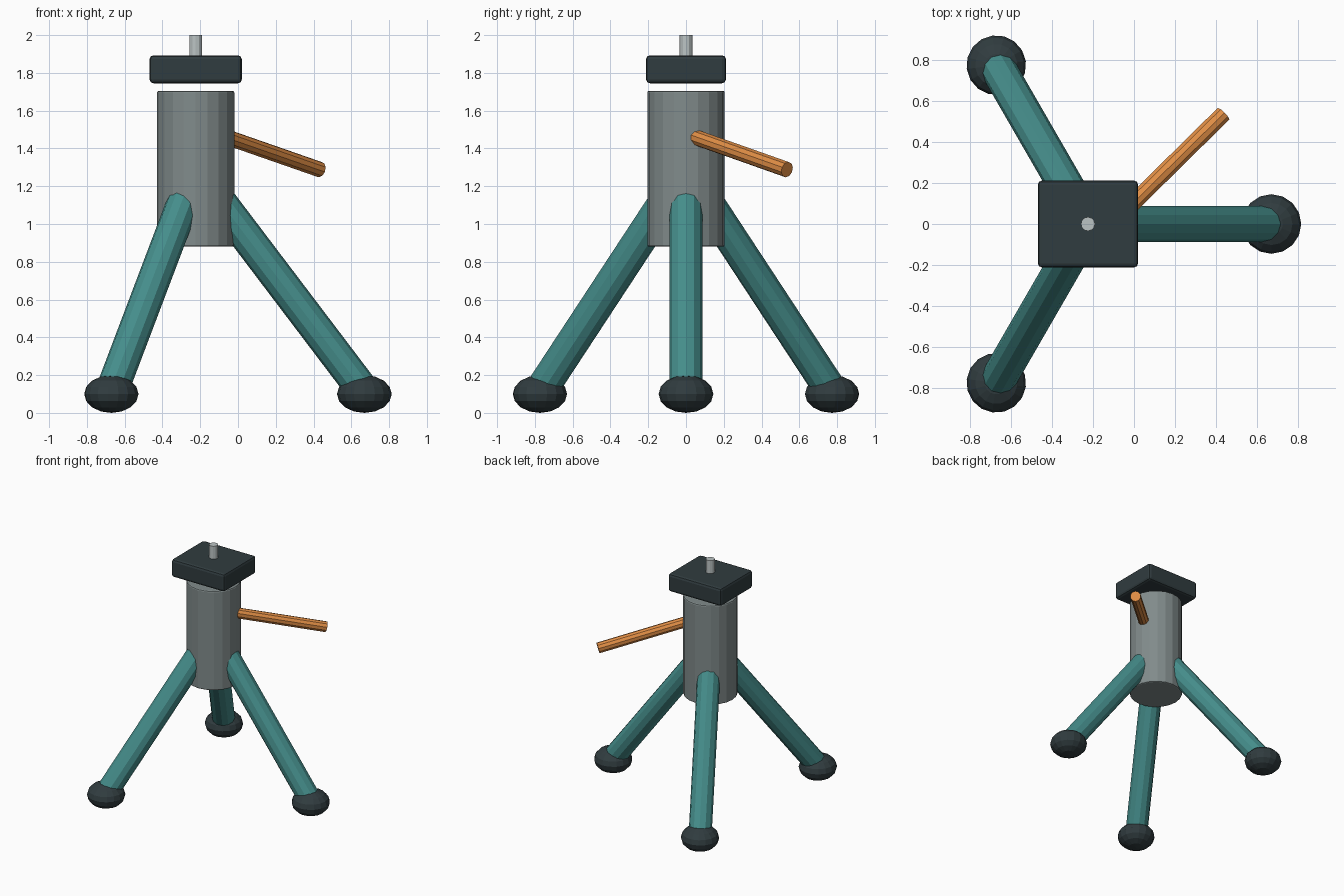
import bpy, math
from mathutils import Vector

if "Cube" in bpy.data.objects:
    bpy.data.objects.remove(bpy.data.objects["Cube"])

AXIS_X = -0.224


def material(name, rgb):
    m = bpy.data.materials.new(name)
    m.diffuse_color = (*rgb, 1)
    m.use_nodes = True
    m.node_tree.nodes["Principled BSDF"].inputs["Base Color"].default_value = m.diffuse_color
    return m


teal = material("teal", (0.06, 0.27, 0.26))
dark = material("dark rubber", (0.03, 0.045, 0.05))
grey = material("grey metal", (0.22, 0.26, 0.26))
steel = material("light steel", (0.5, 0.55, 0.55))
orange = material("orange", (0.75, 0.27, 0.06))


def finish(name, mat, bevel=0, segments=2):
    ob = bpy.context.object
    ob.name = name
    ob.data.materials.append(mat)
    if bevel:
        b = ob.modifiers.new("rounded edges", 'BEVEL')
        b.width, b.segments = bevel, segments
        b.limit_method = 'ANGLE'
        b.angle_limit = math.radians(40)
    return ob


def rod(name, start, end, radius, sides, mat, bevel=0):
    start, end = Vector(start), Vector(end)
    d = end - start
    bpy.ops.mesh.primitive_cylinder_add(
        vertices=sides, radius=radius, depth=d.length, location=(start + end) / 2,
        rotation=d.to_track_quat('Z', 'Y').to_euler())
    return finish(name, mat, bevel)


# Central column and top screw
rod("column", (AXIS_X, 0, 0.88), (AXIS_X, 0, 1.705), 0.205, 20, grey, 0.01)
rod("mounting_screw", (AXIS_X, 0, 1.86), (AXIS_X, 0, 2.0), 0.034, 12, steel)

# Mounting plate, floating just above the column
bpy.ops.mesh.primitive_cube_add(size=1, location=(AXIS_X, 0, 1.819))
bpy.context.object.scale = (0.488, 0.423, 0.148)
bpy.ops.object.transform_apply(location=False, rotation=False, scale=True)
finish("mounting_plate", dark, 0.02)

# Pan handle
rod("pan_handle", (-0.08, 0.028, 1.467), (0.434, 0.535, 1.288), 0.042, 10, orange)

# Three splayed legs with squashed ball feet
for i in range(3):
    a = math.radians(120 * i)
    c, s = math.cos(a), math.sin(a)
    rod(f"leg_{i + 1}", (AXIS_X + 0.11 * c, 0.11 * s, 1.143),
        (AXIS_X + 0.893 * c, 0.893 * s, 0.11), 0.087, 12, teal)
    bpy.ops.mesh.primitive_uv_sphere_add(
        segments=16, ring_count=8, radius=0.145,
        location=(AXIS_X + 0.893 * c, 0.893 * s, 0.1), rotation=(0, 0, a))
    bpy.context.object.scale = (1, 1, 0.1 / 0.145)
    finish(f"foot_{i + 1}", dark)
